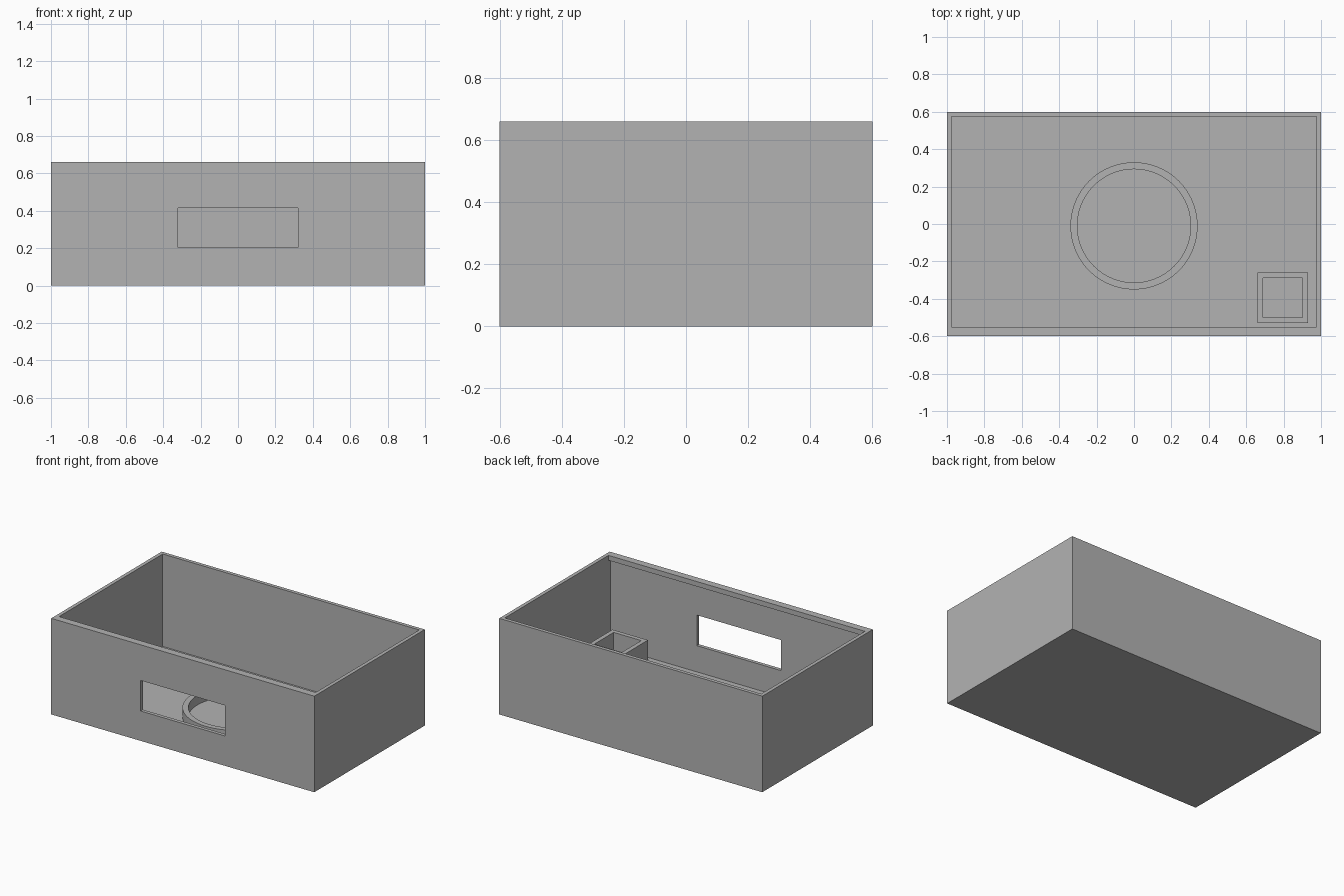
import bpy
import bmesh
from math import cos, sin, tau, radians

old = bpy.data.objects.get("Cube")
if old:
    bpy.data.objects.remove(old, do_unlink=True)

GREY = 0.45
grey = bpy.data.materials.new("plain grey")
grey.use_nodes = True
grey.diffuse_color = (GREY, GREY, GREY, 1)
grey.node_tree.nodes["Principled BSDF"].inputs["Base Color"].default_value = (GREY, GREY, GREY, 1)

LENGTH, DEPTH, HEIGHT = 2.0, 1.2, 0.66
WALL = FLOOR = 0.025
LIP_DEPTH, LIP_HEIGHT = 0.025, 0.034


def finish(name, bm):
    bmesh.ops.recalc_face_normals(bm, faces=bm.faces)
    mesh = bpy.data.meshes.new(name)
    bm.to_mesh(mesh)
    bm.free()
    mesh.materials.append(grey)
    obj = bpy.data.objects.new(name, mesh)
    bpy.context.collection.objects.link(obj)
    return obj


def prism(name, points, offset):
    """Extrude a closed polygon along an offset."""
    bm = bmesh.new()
    face = bm.faces.new([bm.verts.new(p) for p in points])
    moved = bmesh.ops.extrude_face_region(bm, geom=[face], use_keep_orig=True)["geom"]
    bmesh.ops.translate(bm, vec=offset, verts=[v for v in moved if isinstance(v, bmesh.types.BMVert)])
    return finish(name, bm)


def rect(x0, x1, y0, y1):
    return [(x0, y0), (x1, y0), (x1, y1), (x0, y1)]


def circle(radius, cy, sides=96):
    return [(radius * cos(tau * i / sides), cy + radius * sin(tau * i / sides)) for i in range(sides)]


def hollow(name, outer, inner, z0, z1):
    """Open tube between two matching outlines."""
    bm = bmesh.new()
    loops = [[bm.verts.new((x, y, z)) for x, y in line]
             for line, z in ((outer, z0), (outer, z1), (inner, z1), (inner, z0))]
    n = len(outer)
    for k in range(4):
        a, b = loops[k], loops[(k + 1) % 4]
        for i in range(n):
            j = (i + 1) % n
            bm.faces.new((a[i], a[j], b[j], b[i]))
    return finish(name, bm)


def cut(target, cutter):
    mod = target.modifiers.new("cut", "BOOLEAN")
    mod.operation = "DIFFERENCE"
    mod.solver = "EXACT"
    mod.object = cutter
    bpy.ops.object.select_all(action="DESELECT")
    bpy.context.view_layer.objects.active = target
    target.select_set(True)
    bpy.ops.object.modifier_apply(modifier=mod.name)
    bpy.data.objects.remove(cutter, do_unlink=True)


# Box body
hx, hy = LENGTH / 2, DEPTH / 2
body = prism("box_body", [(x, y, 0) for x, y in rect(-hx, hx, -hy, hy)], (0, 0, HEIGHT))

# Cavity, leaving a lip along the top of the front wall
front, back, top = -hy + WALL, hy - WALL, HEIGHT + 0.2
lip_y, lip_z = front + LIP_DEPTH, HEIGHT - LIP_HEIGHT
profile = [(front, FLOOR), (back, FLOOR), (back, top), (lip_y, top), (lip_y, lip_z), (front, lip_z)]
cut(body, prism("cavity_cutter", [(-hx + WALL, y, z) for y, z in profile], (LENGTH - 2 * WALL, 0, 0)))

# Front window
cut(body, prism("window_cutter", [(x, -hy - 0.1, z) for x, z in rect(-0.32, 0.32, 0.205, 0.415)], (0, 0.2, 0)))

# Round holder on the floor
ring = hollow("round_holder", circle(0.34, -0.01), circle(0.303, -0.01), FLOOR, 0.09)
bpy.ops.object.select_all(action="DESELECT")
bpy.context.view_layer.objects.active = ring
ring.select_set(True)
bpy.ops.object.shade_smooth_by_angle(angle=radians(30))

# Square socket in the front left corner
hollow("square_socket", rect(0.66, 0.93, -0.53, -0.26), rect(0.69, 0.9, -0.5, -0.29), FLOOR, 0.17)
